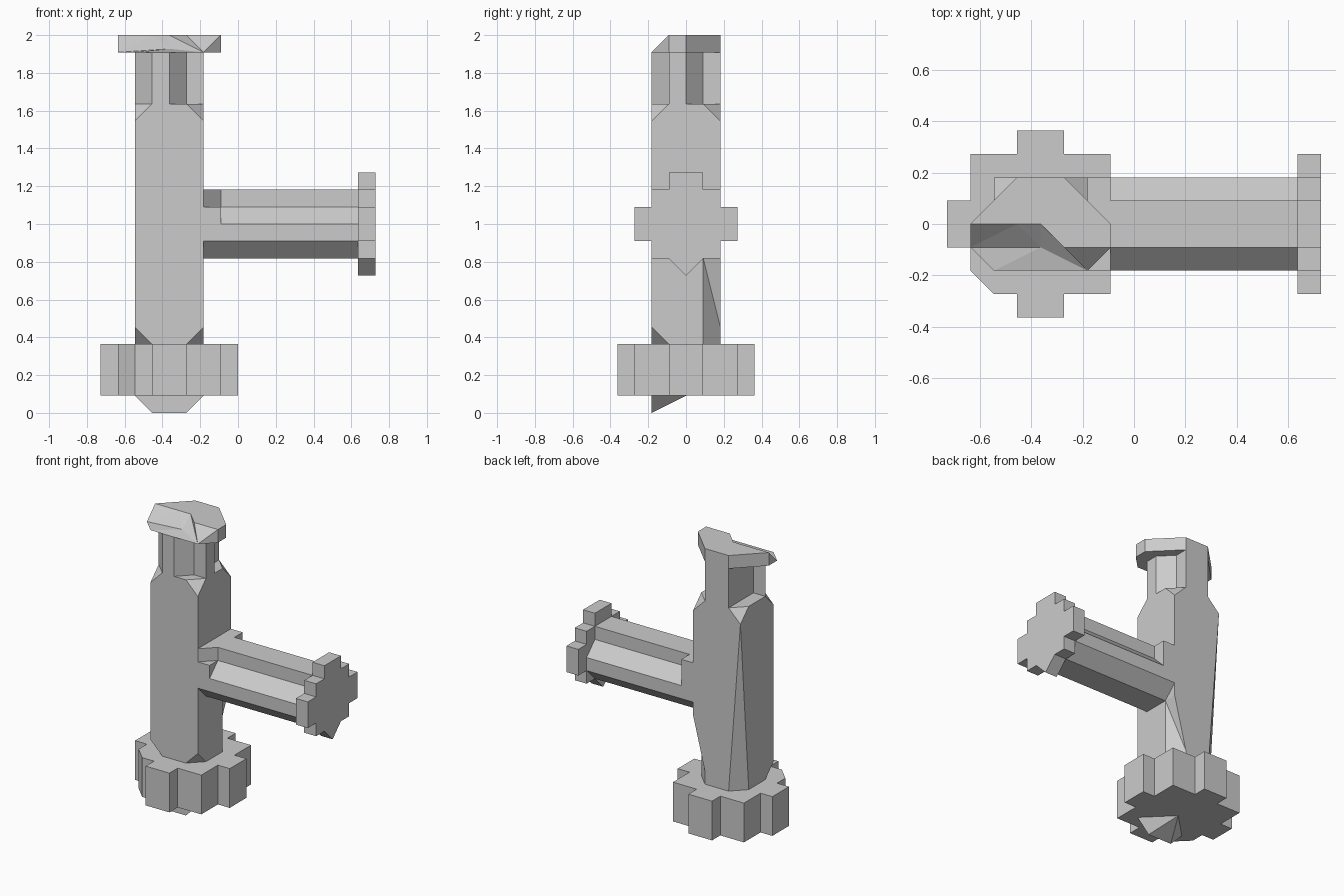
import bpy
import bmesh
from mathutils import Vector

cube = bpy.data.objects.get("Cube")
if cube:
    bpy.data.objects.remove(cube, do_unlink=True)

UNIT = 1 / 11                      # grid module of the whole design
POST = Vector((-4, 0, 0))          # axis of the upright post
ARM = Vector((0, 0, 11))           # axis of the side arm

grey = bpy.data.materials.new("plain grey")
grey.use_nodes = True
colour = (0.6, 0.6, 0.6, 1)
grey.diffuse_color = colour
grey.node_tree.nodes["Principled BSDF"].inputs["Base Color"].default_value = colour


def finish(name, bm, origin):
    """Scale the module grid to size, fix normals and link the part."""
    for v in bm.verts:
        v.co = (v.co + origin) * UNIT
    bmesh.ops.recalc_face_normals(bm, faces=bm.faces[:])
    mesh = bpy.data.meshes.new(name)
    bm.to_mesh(mesh)
    bm.free()
    mesh.materials.append(grey)
    part = bpy.data.objects.new(name, mesh)
    bpy.context.collection.objects.link(part)
    return part


def prism(name, outline, low, high, axis="z", origin=POST):
    """Extrude a flat outline along x or z."""
    def place(a, b, c):
        return (a, b, c) if axis == "z" else (c, a, b)
    bm = bmesh.new()
    face = bm.faces.new([bm.verts.new(place(a, b, low)) for a, b in outline])
    new = bmesh.ops.extrude_face_region(bm, geom=[face])["geom"]
    for v in new:
        if isinstance(v, bmesh.types.BMVert):
            v.co += Vector(place(0, 0, high - low))
    return finish(name, bm, origin)


def hull(name, points, origin=POST):
    """Wrap a convex solid around a few points."""
    bm = bmesh.new()
    for p in points:
        bm.verts.new(p)
    bmesh.ops.convex_hull(bm, input=bm.verts[:])
    loose = [v for v in bm.verts if not v.link_faces]
    bmesh.ops.delete(bm, geom=loose, context="VERTS")
    bmesh.ops.dissolve_limit(bm, angle_limit=0.01, verts=bm.verts[:], edges=bm.edges[:])
    return finish(name, bm, origin)


def mirrored(half):
    return half + [(-a, b) for a, b in reversed(half) if a]


# Knobbed base with one bevelled corner
base = [(1, -4), (1, -3), (3, -3), (3, -1), (4, -1), (4, 1), (3, 1), (3, 3), (1, 3), (1, 4)]
left = [(-a, b) for a, b in reversed(base)]
corner = left.index((-3, -3))
left[corner:corner + 1] = [(-3, -2), (-2, -3)]
prism("base_disc", base + left, 1, 4)

# Pointed foot under the base
hull("foot", [(-2, -2, 1), (2, -2, 1), (0, 0, 1), (-1, -2, 0), (1, -2, 0)])

# Post with bevelled ends, its rear left edge tapering over the full height
octagon = mirrored([(1, -2), (2, -1), (2, 1), (1, 2)])
points = [(a, b, z) for a, b in octagon for z in (4, 18)]
points += [(a, b, 17) for a in (-2, 2) for b in (-2, 2)]
points += [(-2, -2, 5), (2, -2, 5), (2, 2, 4)]
post = hull("post", points)

# Slanted cut on the rear edge below the arm
cutter = hull("post_cutter", [(3, 0, 0), (0, 3, 0), (3, 3, 0),
                              (3, 0, 13), (0, 3, 1), (3, 3, 13)])
cutter.hide_render = True
cut = post.modifiers.new("edge_cut", "BOOLEAN")
cut.operation = "DIFFERENCE"
cut.solver = "EXACT"
cut.object = cutter
bpy.context.view_layer.objects.active = post
bpy.ops.object.modifier_apply(modifier=cut.name)
bpy.data.objects.remove(cutter, do_unlink=True)

# Notched neck
prism("neck", [(2, -1), (2, 0), (1, 1), (1, 2), (-1, 2), (-1, -1),
               (-2, -1), (-1, -2), (0, -2), (1, -1)], 18, 21)

# Cap with a broken, sloping front
bm = bmesh.new()
rim = [(3, -1), (3, 0), (1, 2), (-1, 2), (-3, 0)]
low = [bm.verts.new((a, b, 21)) for a, b in rim + [(-3, -1), (-2, -2), (2, -2)]]
top = [bm.verts.new((a, b, 22)) for a, b in rim + [(-1, 0), (0, 0), (1, -1)]]
dip = bm.verts.new((0, -1, 21.2))
bm.faces.new(low)
bm.faces.new(top)
for i in range(4):
    bm.faces.new((low[i], low[i + 1], top[i + 1], top[i]))
for loop in [(low[4], low[5], top[4]), (low[5], low[6], dip), (low[5], dip, top[5]),
             (low[5], top[5], top[4]), (top[5], dip, top[6]), (dip, low[6], low[7]),
             (top[6], dip, low[7]), (top[6], low[7], top[7]),
             (top[7], low[7], top[0]), (low[7], low[0], top[0])]:
    bm.faces.new(loop)
finish("cap", bm, POST)

# Side arm, its collar at the post and the knobbed end plate
prism("arm", mirrored([(1, -2), (2, -1), (2, 0), (1, 1), (1, 2)]), -3, 7.5, "x", ARM)
prism("collar", [(-3, -2), (-1, -2), (-1, 2), (-3, 2)], -1, 1, "z", ARM)
prism("collar_top", [(-3, -2), (-2, -2), (-1, -1), (-1, 2), (-3, 2)], 1, 2, "z", ARM)
prism("end_plate", mirrored([(0, -3), (1, -2), (2, -2), (2, -1), (3, -1), (3, 1),
                             (2, 1), (2, 2), (1, 2), (1, 3)]), 7, 8, "x", ARM)
